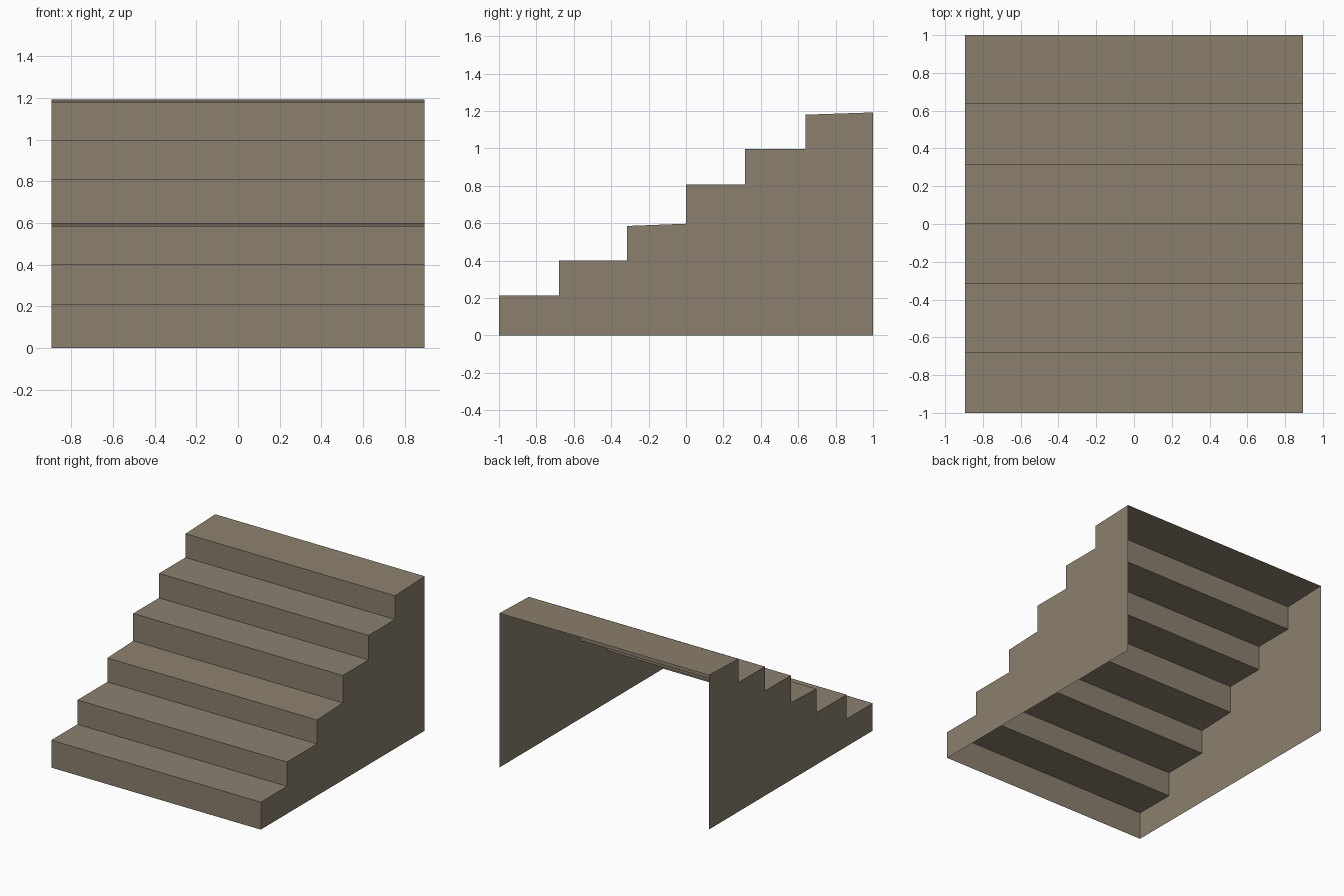
import bpy

# Remove the default object
cube = bpy.data.objects.get("Cube")
if cube:
    bpy.data.objects.remove(cube, do_unlink=True)

HALF_WIDTH = 0.895

# Each step: front edge y, tread height at the front, tread height at the back
STEPS = [
    (-1.0, 0.212, 0.212),
    (-0.68, 0.4, 0.4),
    (-0.315, 0.585, 0.597),
    (0.0, 0.808, 0.808),
    (0.315, 0.997, 0.997),
    (0.638, 1.18, 1.192),
]
BACK = 1.0

# Flat stone colour
stone = bpy.data.materials.new("warm_grey_stone")
stone.use_nodes = True
colour = (0.26, 0.216, 0.156, 1.0)
stone.diffuse_color = colour
bsdf = next(n for n in stone.node_tree.nodes if n.type == "BSDF_PRINCIPLED")
bsdf.inputs["Base Color"].default_value = colour
bsdf.inputs["Roughness"].default_value = 0.9


def make_part(name, verts, faces):
    mesh = bpy.data.meshes.new(name)
    mesh.from_pydata(verts, [], faces)
    mesh.materials.append(stone)
    mesh.update()
    part = bpy.data.objects.new(name, mesh)
    bpy.context.scene.collection.objects.link(part)
    return part


# Stepped profile, from the front foot up to the top back edge
profile = [(STEPS[0][0], 0.0)]
for i, (front, z_front, z_back) in enumerate(STEPS):
    end = STEPS[i + 1][0] if i + 1 < len(STEPS) else BACK
    profile += [(front, z_front), (end, z_back)]

# Risers and treads: one folded sheet, open underneath and behind
sheet = [(x, y, z) for y, z in profile for x in (-HALF_WIDTH, HALF_WIDTH)]
folds = [(2 * i, 2 * i + 1, 2 * i + 3, 2 * i + 2) for i in range(len(profile) - 1)]
make_part("risers_and_treads", sheet, folds)

# Thin side panels, facing outward
outline = profile + [(BACK, 0.0)]
for name, x in (("right_side_panel", -HALF_WIDTH), ("left_side_panel", HALF_WIDTH)):
    loop = outline if x < 0 else outline[::-1]
    make_part(name, [(x, y, z) for y, z in loop], [tuple(range(len(loop)))])
